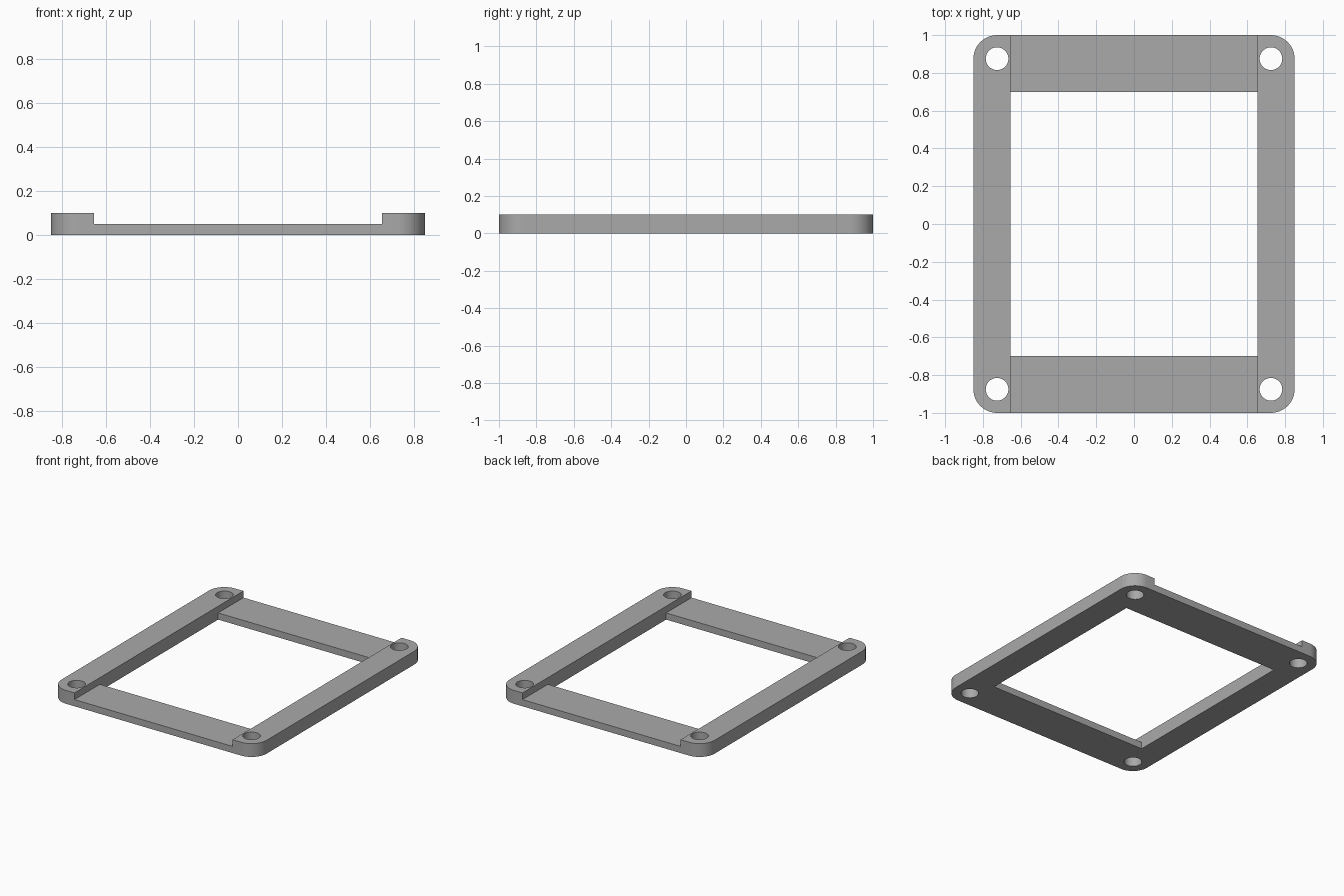
import bpy, bmesh, math

HALF_X, HALF_Y, HEIGHT = 0.85, 1.0, 0.1
OPEN_X, OPEN_Y, STEP_Z = 0.655, 0.70, 0.05
CORNER, HOLE = 0.125, 0.06

cube = bpy.data.objects.get("Cube")
if cube:
    bpy.data.objects.remove(cube, do_unlink=True)

grey = bpy.data.materials.new("plain grey")
grey.use_nodes = True
colour = (0.4, 0.4, 0.4, 1)
grey.diffuse_color = colour
grey.node_tree.nodes["Principled BSDF"].inputs["Base Color"].default_value = colour


def prism(name, outline, z0, z1):
    """Extrude a closed outline upwards from z0 to z1."""
    bm = bmesh.new()
    face = bm.faces.new([bm.verts.new((x, y, z0)) for x, y in outline])
    top = bmesh.ops.extrude_face_region(bm, geom=[face])["geom"]
    verts = [v for v in top if isinstance(v, bmesh.types.BMVert)]
    bmesh.ops.translate(bm, verts=verts, vec=(0, 0, z1 - z0))
    bmesh.ops.recalc_face_normals(bm, faces=bm.faces)
    mesh = bpy.data.meshes.new(name)
    bm.to_mesh(mesh)
    bm.free()
    mesh.materials.append(grey)
    obj = bpy.data.objects.new(name, mesh)
    bpy.context.collection.objects.link(obj)
    return obj


def arc(cx, cy, r, start, sweep, steps):
    angles = [start + sweep * i / steps for i in range(steps + 1)]
    return [(cx + r * math.cos(a), cy + r * math.sin(a)) for a in angles]


def rectangle(x, y):
    return [(-x, -y), (x, -y), (x, y), (-x, y)]


# Rounded outer plate
corners = [(1, 1), (-1, 1), (-1, -1), (1, -1)]
outline = []
for i, (sx, sy) in enumerate(corners):
    outline += arc(sx * (HALF_X - CORNER), sy * (HALF_Y - CORNER), CORNER,
                   i * math.pi / 2, math.pi / 2, 12)
frame = prism("frame", outline, 0, HEIGHT)

# Cutters: centre opening, lowered cross bars, four screw holes
cutters = [
    prism("opening_cutter", rectangle(OPEN_X, OPEN_Y), -0.1, 0.2),
    prism("step_cutter", rectangle(OPEN_X, HALF_Y + 0.1), STEP_Z, 0.2),
]
for sx, sy in corners:
    circle = arc(sx * (HALF_X - CORNER), sy * (HALF_Y - CORNER), HOLE,
                 0, 2 * math.pi, 48)[:-1]
    cutters.append(prism("screw_hole_cutter", circle, -0.1, 0.2))

bpy.context.view_layer.objects.active = frame
for cutter in cutters:
    mod = frame.modifiers.new("cut", "BOOLEAN")
    mod.operation = "DIFFERENCE"
    mod.solver = "EXACT"
    mod.object = cutter
    bpy.ops.object.modifier_apply(modifier=mod.name)
    bpy.data.objects.remove(cutter, do_unlink=True)

# Smooth round walls, crisp edges
bpy.ops.object.select_all(action="DESELECT")
frame.select_set(True)
bpy.ops.object.shade_smooth_by_angle(angle=math.radians(30))
